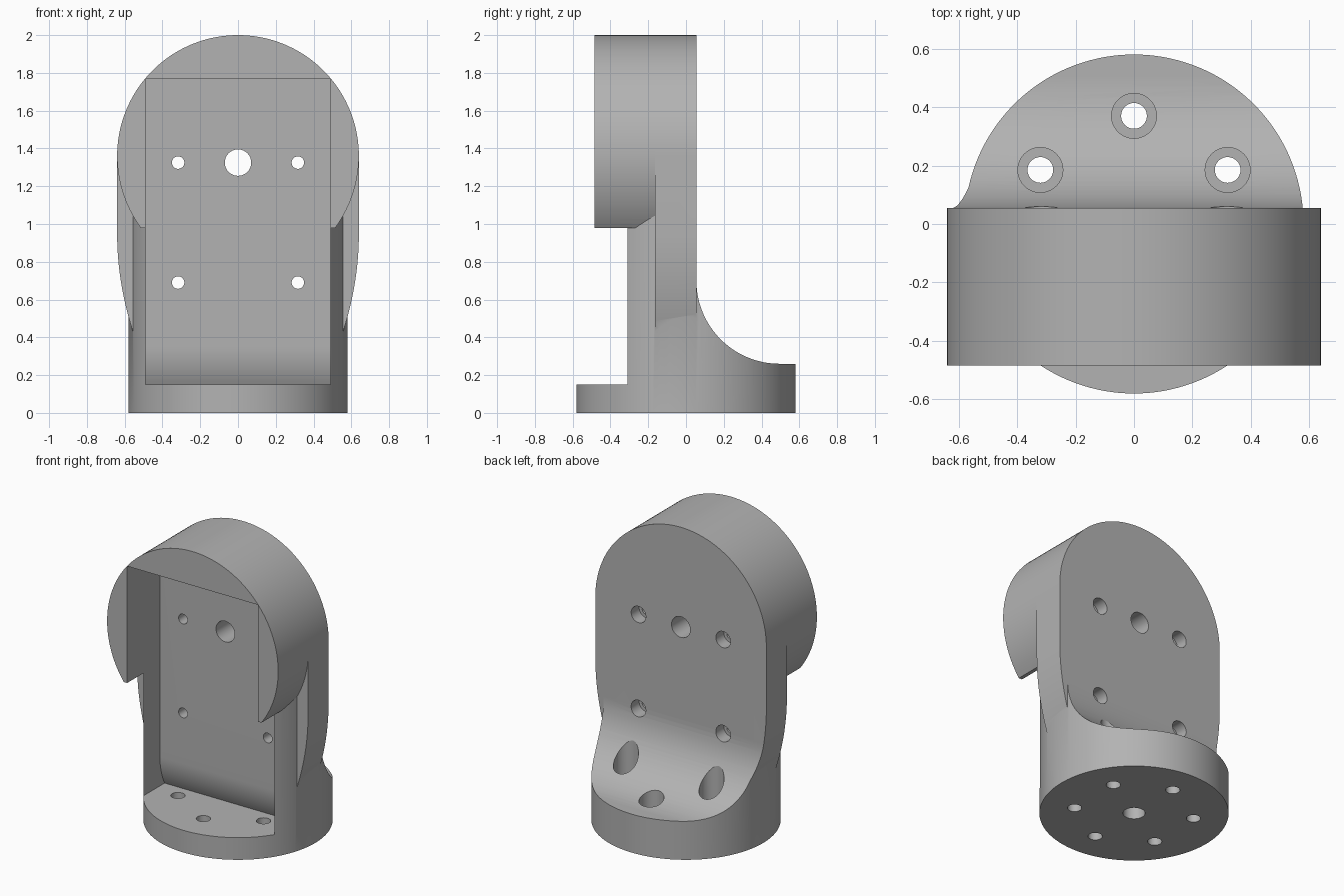
import bpy, bmesh
from math import sin, cos, pi, asin, sqrt
from mathutils import Matrix, Vector

cube = bpy.data.objects.get("Cube")
if cube:
    bpy.data.objects.remove(cube, do_unlink=True)

grey = bpy.data.materials.new("plain grey")
grey.use_nodes = True
COLOUR = (0.45, 0.45, 0.45, 1)
grey.diffuse_color = COLOUR
grey.node_tree.nodes["Principled BSDF"].inputs["Base Color"].default_value = COLOUR


def finish(bm, name):
    bmesh.ops.recalc_face_normals(bm, faces=bm.faces)
    mesh = bpy.data.meshes.new(name)
    bm.to_mesh(mesh)
    bm.free()
    mesh.materials.append(grey)
    obj = bpy.data.objects.new(name, mesh)
    bpy.context.collection.objects.link(obj)
    return obj


def prism(name, points, direction):
    """Extrude a closed 3D outline along a direction."""
    bm = bmesh.new()
    face = bm.faces.new([bm.verts.new(p) for p in points])
    new = bmesh.ops.extrude_face_region(bm, geom=[face])["geom"]
    verts = [v for v in new if isinstance(v, bmesh.types.BMVert)]
    bmesh.ops.translate(bm, verts=verts, vec=direction)
    return finish(bm, name)


def rod(name, radius, start, end, sides=40):
    """Cylinder between two points."""
    a, b = Vector(start), Vector(end)
    turn = (b - a).to_track_quat('Z', 'Y').to_matrix().to_4x4()
    bm = bmesh.new()
    bmesh.ops.create_cone(bm, cap_ends=True, segments=sides, radius1=radius,
                          radius2=radius, depth=(b - a).length,
                          matrix=Matrix.Translation((a + b) / 2) @ turn)
    return finish(bm, name)


def combine(target, other, operation):
    mod = target.modifiers.new(operation.lower(), 'BOOLEAN')
    mod.object, mod.operation, mod.solver = other, operation, 'EXACT'
    bpy.context.view_layer.objects.active = target
    bpy.ops.object.modifier_apply(modifier=mod.name)
    bpy.data.objects.remove(other, do_unlink=True)


# Main dimensions
BODY_R, HEAD_R, HEAD_Z = 0.58, 0.64, 1.36
FRONT, STEP, BACK = -0.485, -0.165, 0.055
HEAD_CUT = 0.98


def head_point(a, y):
    return (HEAD_R * cos(a), y, HEAD_Z + HEAD_R * sin(a))


top_arc = [pi * i / 72 for i in range(73)]

# Back plate: round top, sides drawing in towards the base
side = [0.95 - 0.57 * i / 16 for i in range(17)]
flare = [(0.64 - 0.31 * (0.95 - z) ** 2, z) for z in side]
outline = [head_point(a, STEP) for a in top_arc]
outline += [(-x, STEP, z) for x, z in flare]
outline += [(x, STEP, z) for x, z in reversed(flare)]
plate = prism("back_plate", outline, (0, 0.2 - STEP, 0))
combine(plate, prism("plate_trim", [(0, BACK, 0), (1, BACK, 0), (1, BACK, 3), (0, BACK, 3)],
                     (0, 1, 0)), 'DIFFERENCE')

# Head: round drum with a flat underside
low = asin((HEAD_Z - HEAD_CUT) / HEAD_R)
dip = [low * i / 14 for i in range(14, 0, -1)]
angles = [-a for a in dip] + top_arc + [pi + a for a in reversed(dip)]
head = prism("head", [head_point(a, FRONT) for a in angles], (0, STEP - FRONT, 0))

# Round body, joined to the plate and head
bracket = rod("motor_bracket", BODY_R, (0, 0, 0), (0, 0, 1.3), 144)
combine(plate, head, 'UNION')
combine(bracket, plate, 'UNION')

# Back cut: upright face sweeping down to the foot
R = 0.44
cove = [(BACK + R - R * cos(t), 0.7 - R * sin(t)) for t in [pi / 2 * i / 24 for i in range(25)]]
cove = [(BACK, 2.3)] + cove + [(0.9, 0.26), (0.9, 2.3)]
combine(bracket, prism("back_cut", [(-1, y, z) for y, z in cove], (2, 0, 0)), 'DIFFERENCE')

# Front pocket with an undercut at its foot
FLOOR, WALL = 0.15, -0.135
under = [0.35 - 0.2 * i / 10 for i in range(11)]
pocket = [(-1, FLOOR), (-1, 1.77), (WALL, 1.77)]
pocket += [(WALL + 0.42 - sqrt(0.42 ** 2 - (0.35 - z) ** 2), z) for z in under]
combine(bracket, prism("pocket", [(-0.49, y, z) for y, z in pocket], (0.98, 0, 0)), 'DIFFERENCE')

# Plate holes, counterbored from the back
for x in (-0.317, 0.317):
    for z in (0.69, 1.325):
        combine(bracket, rod("screw_hole", 0.033, (x, -0.3, z), (x, 0.3, z)), 'DIFFERENCE')
        combine(bracket, rod("screw_recess", 0.055, (x, -0.03, z), (x, 0.3, z)), 'DIFFERENCE')
combine(bracket, rod("shaft_hole", 0.07, (0, -0.3, 1.325), (0, 0.3, 1.325)), 'DIFFERENCE')

# Base holes in a ring, the rear ones counterbored from above
for i in range(6):
    a = pi / 6 + i * pi / 3
    x, y = 0.37 * cos(a), 0.37 * sin(a)
    combine(bracket, rod("base_hole", 0.044, (x, y, -0.1), (x, y, 0.7)), 'DIFFERENCE')
    if y > 0:
        combine(bracket, rod("base_recess", 0.077, (x, y, FLOOR), (x, y, 0.9)), 'DIFFERENCE')
combine(bracket, rod("centre_hole", 0.068, (0, 0, -0.1), (0, 0, 0.2)), 'DIFFERENCE')

# Smooth curved walls, keep edges crisp
bpy.ops.object.select_all(action='DESELECT')
bracket.select_set(True)
bpy.context.view_layer.objects.active = bracket
bpy.ops.object.shade_smooth_by_angle(angle=pi / 7)
